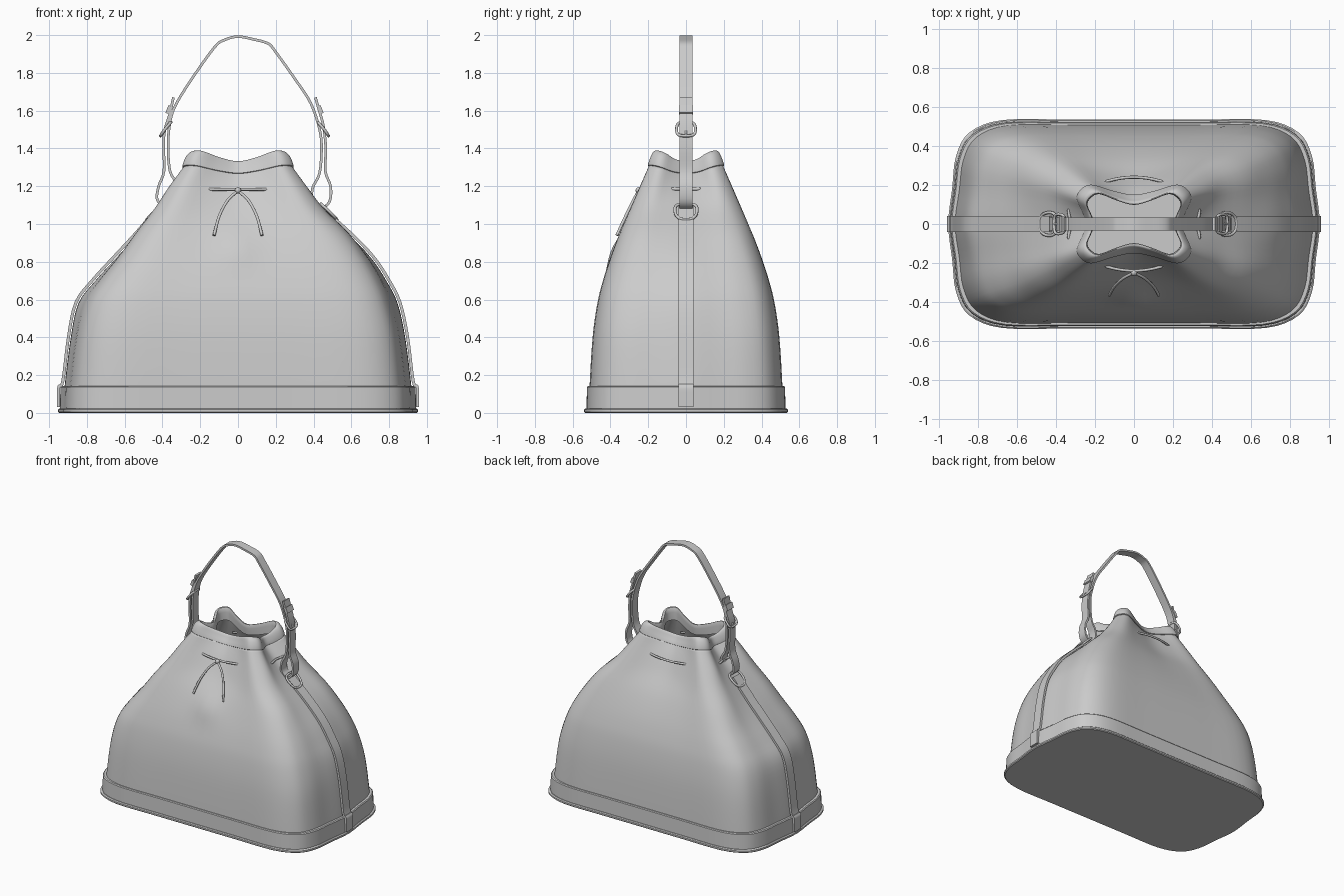
import bpy, math
from mathutils import Vector

if "Cube" in bpy.data.objects:
    bpy.data.objects.remove(bpy.data.objects["Cube"])


def smooth(pts, n, closed=False):
    """Catmull-Rom resampling of tuples of any length."""
    m, out = len(pts), []
    get = (lambda i: pts[i % m]) if closed else (lambda i: pts[max(0, min(m - 1, i))])
    for i in range(m if closed else m - 1):
        p = [get(i + k) for k in (-1, 0, 1, 2)]
        for s in range(n):
            t = s / n
            out.append(tuple(0.5 * (2 * b + (c - a) * t + (2 * a - 5 * b + 4 * c - d) * t * t
                                    + (3 * b - a - 3 * c + d) * t ** 3) for a, b, c, d in zip(*p)))
    if not closed:
        out.append(tuple(pts[-1]))
    return out


def add_mesh(name, verts, faces, angle=40):
    me = bpy.data.meshes.new(name)
    me.from_pydata(verts, [], faces)
    ob = bpy.data.objects.new(name, me)
    bpy.context.collection.objects.link(ob)
    bpy.ops.object.select_all(action='DESELECT')
    ob.select_set(True)
    bpy.context.view_layer.objects.active = ob
    bpy.ops.object.shade_smooth_by_angle(angle=math.radians(angle))
    return ob


PEAK = (0, .2, .75, 1, .95, .35, 0)


def ring(z, xl, xr, xc, yc, ym, dz):
    """Bag cross-section: side middles xl/xr, corner xc/yc, front middle ym, corner lift dz."""
    def quarter(xm, c):
        q = [(xm, 0), ((xm + c) / 2, yc * .34), (c, yc * .65), (c * .925, yc * .875),
             (c * .74, yc * .995), (c * .37, yc * .4 + ym * .6), (0, ym)]
        return [(x, y, z + dz * w) for (x, y), w in zip(q, PEAK)]
    r, l = quarter(xr, xc), quarter(xl, xc + (xl - xr) * .8)
    pts = r + [(-x, y, h) for x, y, h in l[-2::-1]]
    pts += [(-x, -y, h) for x, y, h in l[1:]] + [(x, -y, h) for x, y, h in r[-2:0:-1]]
    return smooth(pts, 4, True)


def loft(name, levels, n=1, caps=False, bump=False, angle=40):
    rows = [ring(*p) for p in (smooth(levels, n) if n > 1 else levels)]
    m = len(rows[0])
    verts = [v for r in rows for v in r]
    if bump:  # soft fold under the bow
        verts = [(x, y - .022 * math.exp(-(x / .09) ** 2 - ((z - .87) / .1) ** 2) if y < 0 else y, z)
                 for x, y, z in verts]
    faces = [(i * m + j, i * m + (j + 1) % m, (i + 1) * m + (j + 1) % m, (i + 1) * m + j)
             for i in range(len(rows) - 1) for j in range(m)]
    if caps:
        faces += [tuple(range(m))[::-1], tuple(range(len(verts) - m, len(verts)))]
    return add_mesh(name, verts, faces, angle)


def ribbon(name, pts, half, thick=.016, n=4):
    """Flat leather strip along an x-z path."""
    p = [Vector(q) for q in smooth(pts, n)]
    verts, faces = [], []
    for i, q in enumerate(p):
        t = (p[min(i + 1, len(p) - 1)] - p[max(i - 1, 0)]).normalized()
        o = Vector((-t.y, t.x)) * thick / 2
        for s, y in ((1, -half), (1, half), (-1, half), (-1, -half)):
            verts.append((q.x + s * o.x, y, q.y + s * o.y))
    for i in range(len(p) - 1):
        a = i * 4
        faces += [(a + k, a + (k + 1) % 4, a + 4 + (k + 1) % 4, a + 4 + k) for k in range(4)]
    e = len(verts) - 4
    faces += [(3, 2, 1, 0), (e, e + 1, e + 2, e + 3)]
    return add_mesh(name, verts, faces)


def tube(name, pts, r, closed=False, n=5):
    p = smooth(pts, n, closed)
    cu = bpy.data.curves.new(name, 'CURVE')
    cu.dimensions, cu.bevel_depth, cu.bevel_resolution, cu.use_fill_caps = '3D', r, 2, True
    sp = cu.splines.new('POLY')
    sp.points.add(len(p) - 1)
    for k, q in zip(sp.points, p):
        k.co = (*q, 1)
    sp.use_cyclic_u = closed
    ob = bpy.data.objects.new(name, cu)
    bpy.context.collection.objects.link(ob)
    bpy.ops.object.select_all(action='DESELECT')
    ob.select_set(True)
    bpy.context.view_layer.objects.active = ob
    bpy.ops.object.convert(target='MESH')
    bpy.ops.object.shade_smooth()
    return ob


# Soft gathered body: z, left x, right x, corner x, corner y, front y, corner lift
body_levels = [
    (.02, .925, .925, .885, .51, .51, 0), (.14, .918, .918, .875, .508, .508, 0),
    (.4, .885, .885, .845, .492, .492, 0), (.58, .845, .845, .80, .467, .467, 0),
    (.70, .755, .785, .75, .438, .436, 0), (.82, .645, .705, .68, .40, .392, 0),
    (.95, .525, .58, .585, .352, .33, 0), (1.08, .415, .43, .455, .297, .25, 0),
    (1.19, .31, .31, .365, .245, .192, .01), (1.275, .23, .23, .285, .195, .138, .04)]
body = loft("bag_body", body_levels, 4, bump=True)
sol = body.modifiers.new("leather", 'SOLIDIFY')
sol.thickness = .012
sol.offset = -1

# Folded rim around the mouth
loft("mouth_rim", [
    (1.268, .228, .228, .275, .187, .132, .042), (1.27, .245, .245, .295, .203, .15, .042),
    (1.305, .232, .232, .28, .187, .128, .056), (1.33, .217, .217, .257, .170, .112, .056),
    (1.322, .203, .203, .24, .155, .098, .054), (1.25, .203, .203, .24, .155, .105, .04)], 3)

# Base plate and base band
loft("base_plate", [(z, x, x, x - .04, y, y, 0) for z, x, y in
                    ((0, .947, .53), (.006, .953, .536), (.018, .953, .536), (.024, .945, .53))],
     caps=True, angle=30)
loft("base_band", [(z, x, x, x - .042, y, y, 0) for z, x, y in
                   ((.02, .943, .524), (.136, .94, .522), (.142, .934, .517), (.142, .915, .505))], angle=30)

# Side straps following the body
for side, k, col in (("left", -1, 1), ("right", 1, 2)):
    path = [(.951, .03), (.951, .09), (.948, .14), (.927, .17)]
    path += [(lv[col] + .012, lv[0] + .006) for lv in body_levels[2:8]]
    ribbon(side + "_side_strap", [(k * x, z) for x, z in path], .04)

# Carrying handle with doubled ends
ribbon("handle", [
    (.41, 1.67), (.43, 1.6), (.452, 1.52), (.465, 1.4), (.462, 1.28), (.49, 1.2), (.485, 1.12),
    (.44, 1.085), (.395, 1.12), (.395, 1.19), (.432, 1.27), (.442, 1.4), (.432, 1.5), (.385, 1.64),
    (.3, 1.77), (.2, 1.91), (.16, 1.955), (.08, 1.978), (0, 1.992), (-.07, 1.975), (-.125, 1.935),
    (-.25, 1.76), (-.335, 1.62), (-.363, 1.52), (-.37, 1.4), (-.36, 1.28), (-.325, 1.21),
    (-.335, 1.14), (-.385, 1.095), (-.428, 1.13), (-.42, 1.2), (-.392, 1.28), (-.394, 1.42),
    (-.387, 1.5), (-.362, 1.58), (-.342, 1.67)], .034, .014)

# Rings, buckles and keepers at both handle ends
for side, k, ring_x, bx in (("left", -1, .43, .378), ("right", 1, .47, .447)):
    tube(side + "_d_ring", [(k * (ring_x + dx), y, z) for dx, y, z in (
        (-.025, -.045, 1.102), (-.025, .045, 1.102), (.02, .057, 1.06), (.05, .03, 1.028),
        (.05, -.03, 1.028), (.02, -.057, 1.06))], .008, True)
    tube(side + "_buckle", [(k * (bx + dx), y, z) for dx, y, z in (
        (-.02, -.035, 1.535), (-.02, .035, 1.535), (.01, .05, 1.5), (.03, .035, 1.47),
        (.03, -.035, 1.47), (.01, -.05, 1.5))], .008, True)
    tube(side + "_buckle_pin", [(k * (bx - .02), 0, 1.535), (k * (bx + .03), 0, 1.47)], .006)
    # keeper: short band wrapped over the strap tail
    ribbon(side + "_keeper", [(k * (bx - .004), 1.585), (k * (bx - .02), 1.625)], .038, .022)

# Drawstring showing on each side of the neck
for name, s in (("front_cord", -1), ("back_cord", 1)):
    tube(name, [(x, s * y, 1.183) for x, y in
                ((-.18, .19), (-.16, .212), (-.08, .233), (0, .24), (.08, .233), (.16, .212), (.18, .19))], .008)
for name, s in (("left_cord", -1), ("right_cord", 1)):
    tube(name, [(s * x, y, 1.185) for x, y in
                ((.30, -.085), (.335, -.07), (.325, 0), (.335, .07), (.30, .085))], .008)

# Bow knot and hanging ends
for name, s in (("left_cord_end", -1), ("right_cord_end", 1)):
    tube(name, [(0, -.25, 1.175), (s * .055, -.278, 1.125), (s * .1, -.32, 1.04),
                (s * .127, -.366, .94)], .008)
bpy.ops.mesh.primitive_uv_sphere_add(segments=12, ring_count=8, radius=.017, location=(0, -.25, 1.178))
bpy.context.object.name = "bow_knot"
bpy.ops.object.shade_smooth()
